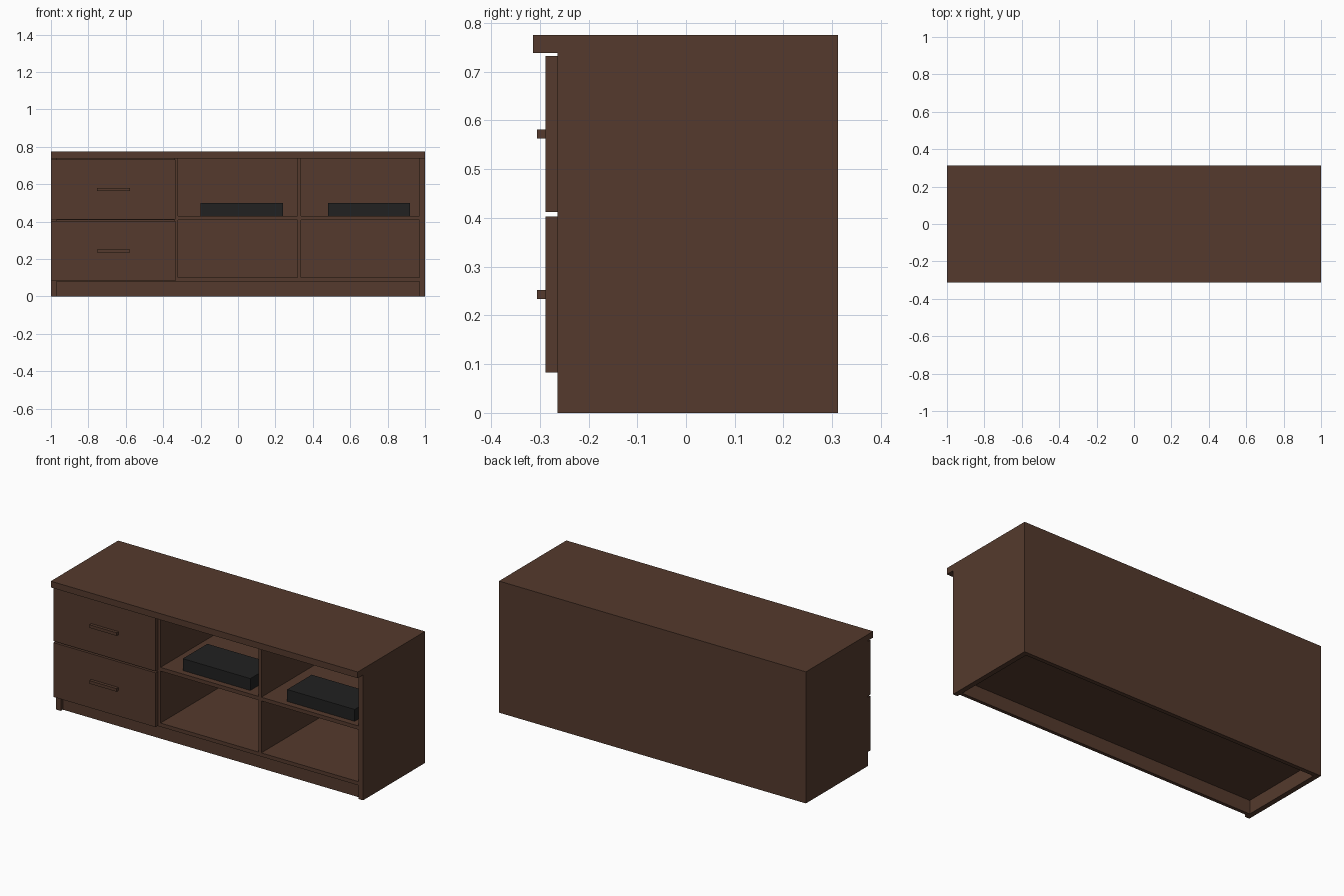
import bpy
import bmesh
from mathutils import Vector

if "Cube" in bpy.data.objects:
    bpy.data.objects.remove(bpy.data.objects["Cube"])


def material(name, rgb):
    m = bpy.data.materials.new(name)
    m.diffuse_color = (*rgb, 1.0)
    m.use_nodes = True
    m.node_tree.nodes["Principled BSDF"].inputs["Base Color"].default_value = m.diffuse_color
    return m


wood = material("dark_brown_wood", (0.089, 0.042, 0.026))
black = material("black_plastic", (0.0155, 0.0155, 0.0155))


def box(name, x, y, z, mat=wood):
    """Box from (min, max) ranges on each axis."""
    bm = bmesh.new()
    bmesh.ops.create_cube(bm, size=1.0)
    lo, hi = (Vector(p) for p in zip(x, y, z))
    for v in bm.verts:
        v.co = (lo + hi) / 2 + v.co * (hi - lo)
    mesh = bpy.data.meshes.new(name)
    bm.to_mesh(mesh)
    bm.free()
    mesh.materials.append(mat)
    ob = bpy.data.objects.new(name, mesh)
    bpy.context.collection.objects.link(ob)
    return ob


FRONT, BACK = -0.264, 0.312
INNER_BACK = BACK - 0.025
TOP_Z = 0.738

# Carcass: overhanging top, side panels, back panel
box("top_panel", (-1, 1), (-0.314, BACK), (TOP_Z, 0.775))
box("left_side", (-1, -0.97), (FRONT, BACK), (0, TOP_Z))
box("right_side", (0.97, 1), (FRONT, BACK), (0, TOP_Z))
box("back_panel", (-0.97, 0.97), (INNER_BACK, BACK), (0, TOP_Z))

# Floor board and recessed kick board
box("bottom_board", (-0.97, 0.97), (FRONT, INNER_BACK), (0.08, 0.102))
box("kick_board", (-0.97, 0.97), (-0.245, -0.225), (0, 0.08))

# Upright dividers and the middle shelf in each bay
dividers = [(-0.34, -0.32), (0.317, 0.337)]
for i, d in enumerate(dividers):
    box(f"divider_{i + 1}", d, (FRONT, INNER_BACK), (0.102, TOP_Z))
bays = [(-0.97, -0.34), (-0.32, 0.317), (0.337, 0.97)]
for i, b in enumerate(bays):
    box(f"shelf_{i + 1}", b, (FRONT, INNER_BACK), (0.408, 0.43))

# Drawer fronts with bar handles
for name, z in (("lower", 0.083), ("upper", 0.412)):
    box(f"{name}_drawer_front", (-1, -0.335), (-0.288, FRONT), (z, z + 0.32))
    box(f"{name}_handle", (-0.755, -0.577), (-0.306, -0.288), (z + 0.151, z + 0.169))

# Media boxes standing on the shelves
for i, x in enumerate((-0.2, 0.48)):
    box(f"media_box_{i + 1}", (x, x + 0.44), (-0.228, 0.0), (0.43, 0.5), black)
